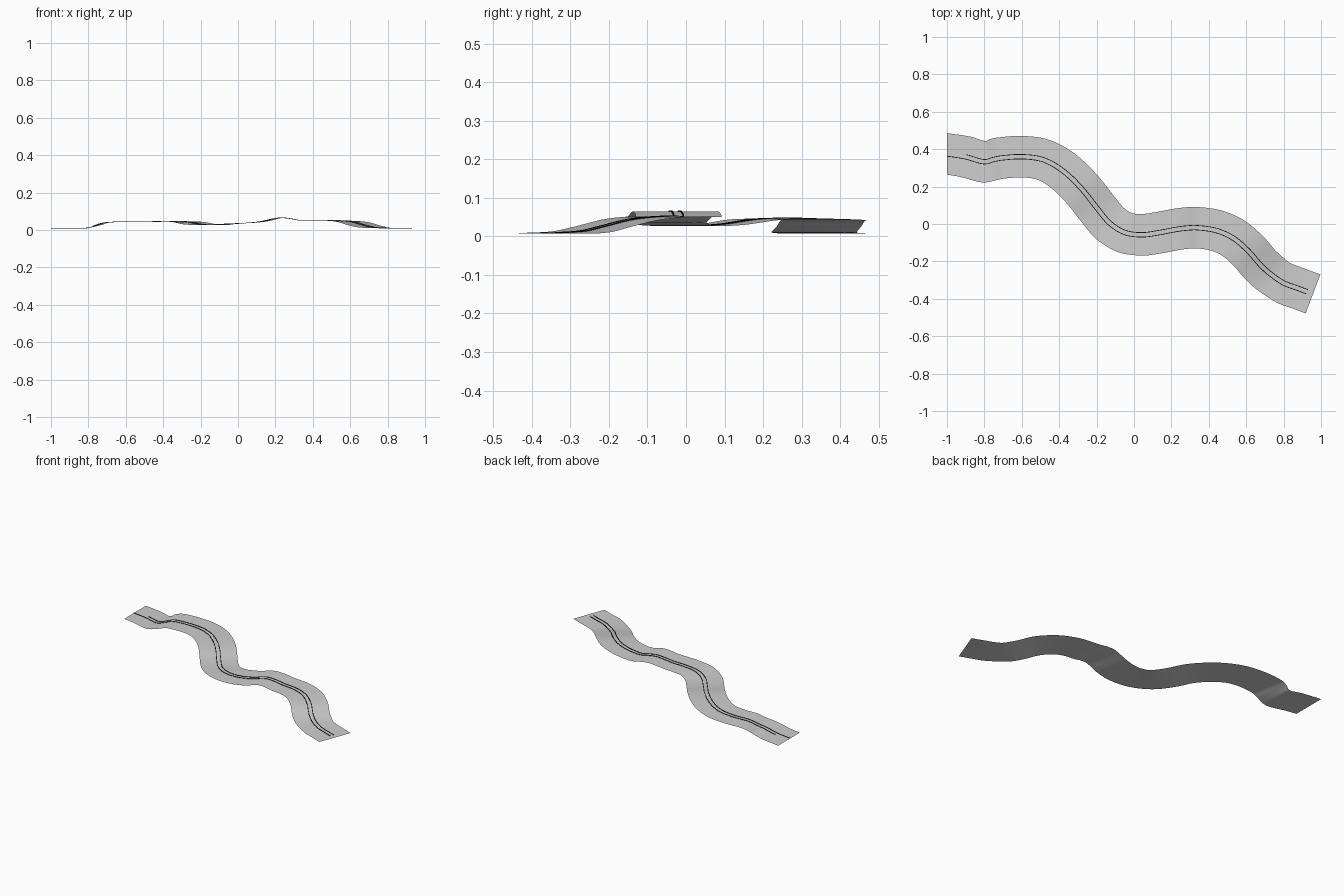
import bpy, bmesh, math
from mathutils import Vector

if "Cube" in bpy.data.objects:
    bpy.data.objects.remove(bpy.data.objects["Cube"])

HALF = 0.111      # half width of the ground strip
GAUGE = 0.012     # distance of each rail from the centre line
STEPS = 5         # samples between stations

# Stations along the centre line: x, y, heading in degrees, height
STATIONS = [
    (-1.0, .375, 0, .008), (-.9, .359, -13, .008), (-.805, .333, -3, .010),
    (-.75, .345, 9, .026), (-.7, .354, 8, .040), (-.6, .36, 0, .042),
    (-.5, .348, -15, .043), (-.42, .312, -32, .045), (-.345, .255, -43, .046),
    (-.27, .177, -50, .043), (-.2, .088, -54, .030), (-.13, .005, -42, .027),
    (-.05, -.045, -20, .032), (.04, -.058, 2, .036), (.13, -.047, 11, .045),
    (.22, -.03, 8, .064), (.28, -.022, 4, .060), (.34, -.02, 0, .050),
    (.44, -.035, -16, .051), (.53, -.075, -33, .050), (.61, -.143, -46, .043),
    (.67, -.212, -48, .026), (.728, -.266, -43, .013),
    (.8, -.315, -20.7, .009), (.88, -.345, -20.7, .007), (.957, -.374, -20.7, .007),
]


def material(name, rgb):
    m = bpy.data.materials.new(name)
    m.diffuse_color = (*rgb, 1)
    m.use_nodes = True
    m.node_tree.nodes["Principled BSDF"].inputs["Base Color"].default_value = m.diffuse_color
    return m


def spline(pts):
    """Catmull-Rom curve through the points."""
    ext = [2 * pts[0] - pts[1]] + pts + [2 * pts[-1] - pts[-2]]
    out = []
    for a, b, c, d in zip(ext, ext[1:], ext[2:], ext[3:]):
        for i in range(STEPS):
            t = i / STEPS
            out.append(0.5 * (2 * b + (c - a) * t + (2 * a - 5 * b + 4 * c - d) * t * t
                              + (3 * b - a - 3 * c + d) * t ** 3))
    return out + [pts[-1]]


def edge_line(side):
    """Smooth edge of the strip on one side (+1 left, -1 right)."""
    pts = []
    for x, y, h, z in STATIONS:
        a = math.radians(h)
        pts.append(Vector((x - math.sin(a) * HALF * side, y + math.cos(a) * HALF * side, z)))
    return spline(pts)


left, right = edge_line(1), edge_line(-1)


def sweep(name, profile, mat, closed=False, start=0, end=None):
    """Sweep a profile of (offset to the left, height) pairs along the strip."""
    bm = bmesh.new()
    rows = []
    for l, r in list(zip(left, right))[start:end]:
        rows.append([bm.verts.new(r.lerp(l, 0.5 + u / (2 * HALF)) + Vector((0, 0, h)))
                     for u, h in profile])
    n = len(profile)
    for p, q in zip(rows, rows[1:]):
        for i in range(n if closed else n - 1):
            j = (i + 1) % n
            bm.faces.new((p[i], q[i], q[j], p[j]))
    if closed:
        bm.faces.new(rows[0])
        bm.faces.new(rows[-1][::-1])
        bmesh.ops.recalc_face_normals(bm, faces=bm.faces)
    me = bpy.data.meshes.new(name)
    bm.to_mesh(me)
    bm.free()
    me.materials.append(mat)
    ob = bpy.data.objects.new(name, me)
    bpy.context.collection.objects.link(ob)
    bpy.ops.object.select_all(action='DESELECT')
    ob.select_set(True)
    bpy.context.view_layer.objects.active = ob
    bpy.ops.object.shade_smooth_by_angle(angle=math.radians(40))
    return ob


grey = material("light grey ground", (0.62, 0.62, 0.62))
black = material("black rail", (0.005, 0.005, 0.005))

# Ground strip: a thin open sheet
sweep("ground_strip", [(HALF * (i / 3 - 1), 0) for i in range(7)], grey)

# Pair of rails, the left one starting a little later
for name, side, start in (("left_rail", 1, STEPS), ("right_rail", -1, 0)):
    c, w = GAUGE * side, 0.002
    sweep(name, [(c - w, .0004), (c + w, .0004), (c + w, .0025), (c - w, .0025)],
          black, closed=True, start=start, end=-2)
